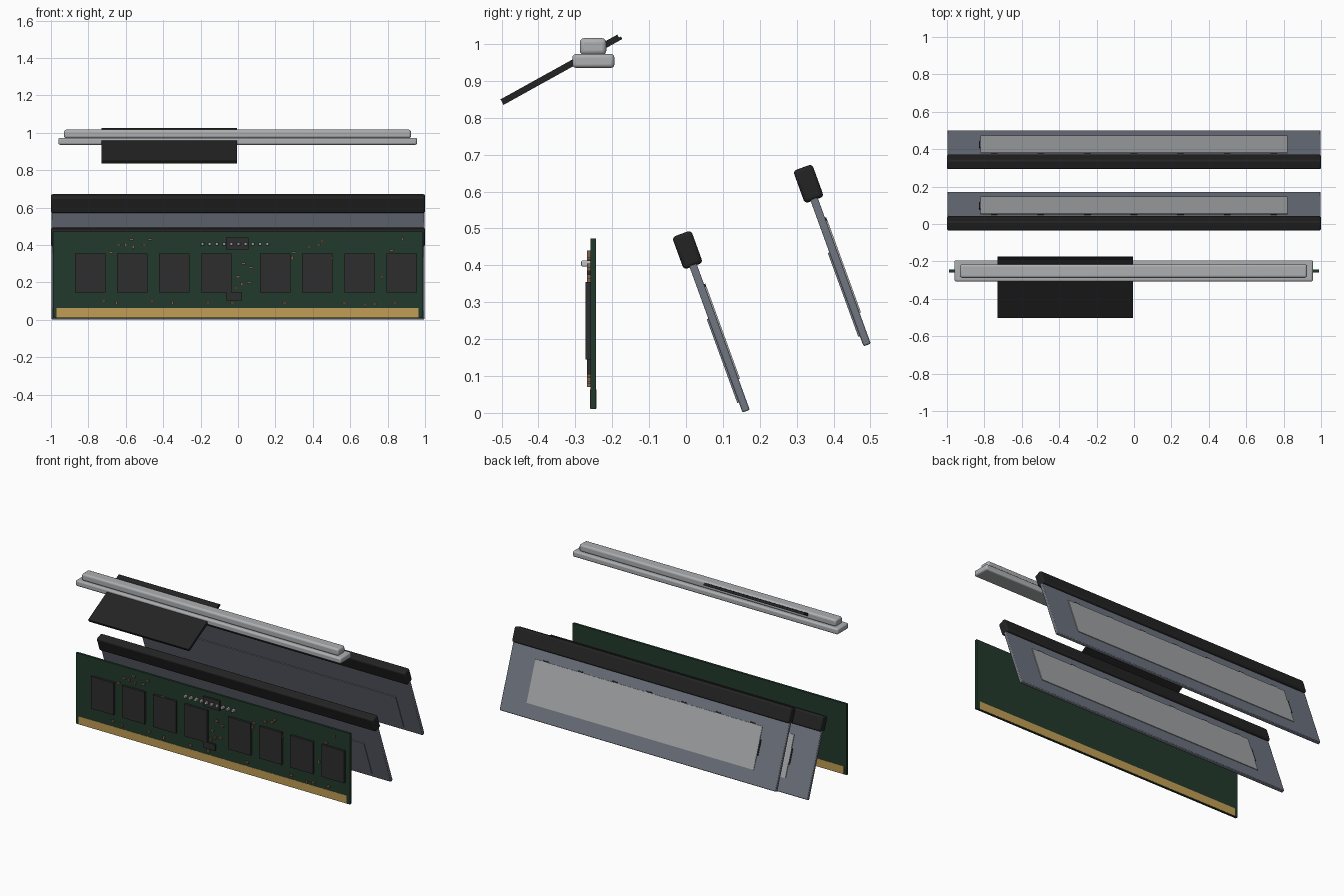
import bpy, bmesh
from math import radians
from mathutils import Matrix, Vector

old = bpy.data.objects.get("Cube")
if old:
    bpy.data.objects.remove(old, do_unlink=True)


def material(name, rgb):
    m = bpy.data.materials.new(name)
    m.use_nodes = True
    m.diffuse_color = (*rgb, 1)
    bsdf = m.node_tree.nodes["Principled BSDF"]
    bsdf.inputs["Base Color"].default_value = (*rgb, 1)
    bsdf.inputs["Roughness"].default_value = 0.6
    return m


GREEN = material("board green", (0.016, 0.042, 0.025))
GOLD = material("contact gold", (0.53, 0.34, 0.09))
CHIP = material("chip charcoal", (0.026, 0.026, 0.028))
BLACK = material("matte black", (0.017, 0.017, 0.017))
STEEL = material("blue grey metal", (0.16, 0.18, 0.22))
PAD = material("pad grey", (0.38, 0.39, 0.40))
FROST = material("frosted grey", (0.42, 0.43, 0.44))
COPPER = material("component copper", (0.22, 0.13, 0.07))
LAMP = material("lamp white", (0.55, 0.55, 0.57))


def boxes(name, mat, spans, frame=Matrix(), bevel=0, segments=3):
    """One object made of boxes, each given as x, y and z ranges in a frame."""
    bm = bmesh.new()
    for span in spans:
        lo, hi = (Vector(c) for c in zip(*span))
        shape = Matrix.Translation((lo + hi) / 2) @ Matrix.Diagonal((*(hi - lo), 1))
        bmesh.ops.create_cube(bm, size=1, matrix=shape)
    mesh = bpy.data.meshes.new(name)
    bm.to_mesh(mesh)
    bm.free()
    mesh.materials.append(mat)
    ob = bpy.data.objects.new(name, mesh)
    bpy.context.scene.collection.objects.link(ob)
    ob.matrix_world = frame
    if bevel:
        mod = ob.modifiers.new("Bevel", "BEVEL")
        mod.width, mod.segments = bevel, segments
        bpy.ops.object.select_all(action="DESELECT")
        ob.select_set(True)
        bpy.context.view_layer.objects.active = ob
        bpy.ops.object.shade_smooth_by_angle(angle=radians(35))
    return ob


def around(x, z, width, height, depth):
    """Ranges of a part standing on the front of the board."""
    face = -0.259
    return ((x - width / 2, x + width / 2), (face - depth, face + 0.001),
            (z - height / 2, z + height / 2))


# Circuit board with edge contacts on both faces
boxes("circuit_board", GREEN, [((-0.99, 0.99), (-0.259, -0.244), (0.01, 0.473))])
boxes("edge_contacts", GOLD, [((-0.97, 0.965), (-0.2605, -0.2425), (0.012, 0.063))])

# Memory chips in two banks, plus two small controllers
chip_x = [start + i * 0.225 for start in (-0.79, 0.2) for i in range(4)]
boxes("memory_chips", CHIP, [around(x, 0.25, 0.163, 0.21, 0.014) for x in chip_x])
boxes("controller_chips", CHIP, [around(-0.005, 0.407, 0.12, 0.065, 0.01),
                                 around(-0.02, 0.125, 0.085, 0.042, 0.01)])

# Lamps in a row
boxes("lamps", LAMP, [around(-0.19 + i * 0.0385, 0.405, 0.016, 0.016, 0.025)
                      for i in range(10)], bevel=0.003, segments=2)

# Small surface components
wide = [(-.68, .36), (-.64, .4), (-.57, .43), (-.47, .43), (-.5, .4), (-.36, .35),
        (.3, .36), (.38, .39), (.43, .4), (.45, .42), (.5, .33), (.82, .37),
        (-.72, .1), (-.46, .1), (-.16, .09), (-.03, .09), (.25, .09), (.57, .09),
        (.73, .085), (.84, .09), (.03, .3), (.07, .28), (.06, .2), (0, .23)]
tall = [(-.6, .4), (-.56, .39), (-.65, .09), (-.35, .09), (-.01, .17), (.02, .19),
        (.29, .33), (.68, .08), (.77, .23), (.88, .43)]
boxes("wide_components", COPPER, [around(x, z, 0.022, 0.011, 0.01) for x, z in wide])
boxes("tall_components", COPPER, [around(x, z, 0.011, 0.02, 0.01) for x, z in tall])

# Two leaning heat spreaders
for label, y, z in (("front", 0.004, 0.4415), ("rear", 0.332, 0.621)):
    lean = Matrix.Translation((0, y, z)) @ Matrix.Rotation(radians(20), 4, "X")
    boxes(label + "_spreader_bar", BLACK,
          [((-1, 1), (-0.0275, 0.0275), (-0.047, 0.047))], lean, 0.01)
    boxes(label + "_spreader_plate", STEEL,
          [((-0.998, 0.998), (-0.0105, 0.0105), (-0.465, -0.04))], lean, 0.004, 2)
    boxes(label + "_raised_panel", STEEL,
          [((-0.87, 0.87), (-0.015, 0), (-0.436, -0.194))], lean)
    boxes(label + "_thermal_pad", PAD,
          [((-0.82, 0.82), (0, 0.0145), (-0.376, -0.11))], lean)
    clips = [((i * 0.249 - 0.018, i * 0.249 + 0.018), (0, 0.014), (-0.11, -0.102))
             for i in range(-3, 4)]
    clips.append(((-0.83, -0.82), (0, 0.014), (-0.29, -0.19)))
    boxes(label + "_pad_clips", BLACK, clips, lean)

# Floating light diffuser with a stepped section
boxes("diffuser_base", FROST, [((-0.96, 0.957), (-0.308, -0.194), (0.935, 0.973))],
      bevel=0.01)
boxes("diffuser_top", FROST, [((-0.93, 0.925), (-0.288, -0.216), (0.97, 1.016))],
      bevel=0.012)

# Slanted two-layer sheet passing through the diffuser
slant = Matrix.Translation((-0.368, -0.338, 0.932)) @ Matrix.Rotation(radians(29), 4, "X")
boxes("sheet_lower_layer", BLACK, [((-0.363, 0.363), (-0.184, 0.184), (-0.009, -0.001))],
      slant)
boxes("sheet_upper_layer", BLACK, [((-0.363, 0.363), (-0.184, 0.178), (-0.001, 0.008))],
      slant)
